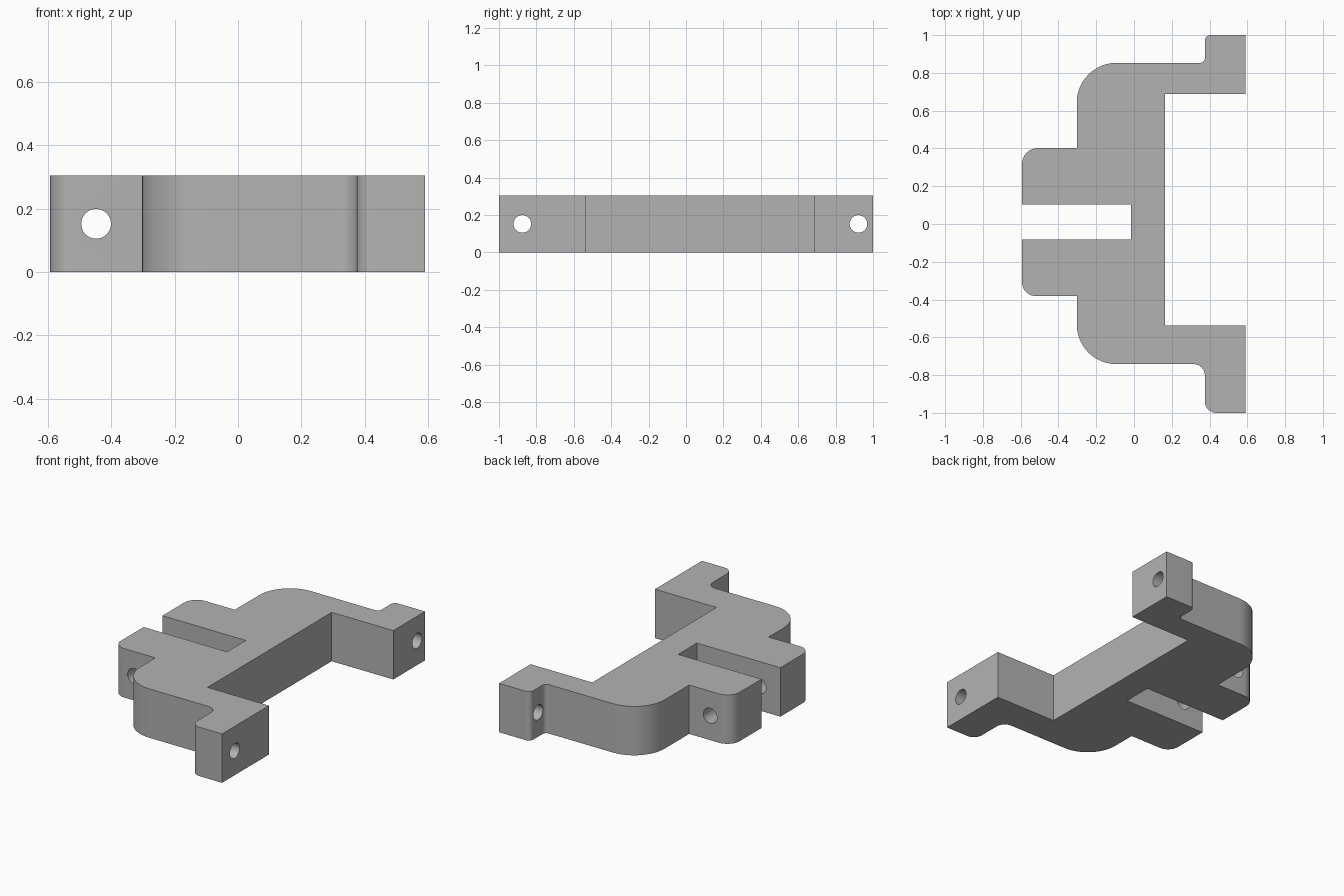
import bpy, bmesh
from math import pi
from mathutils import Vector

cube = bpy.data.objects.get("Cube")
if cube:
    bpy.data.objects.remove(cube, do_unlink=True)

HEIGHT = 0.305
ARC_STEPS = 12

# Plain grey plastic
grey = bpy.data.materials.new("grey")
grey.use_nodes = True
colour = (0.45, 0.45, 0.45, 1)
grey.diffuse_color = colour
grey.node_tree.nodes["Principled BSDF"].inputs["Base Color"].default_value = colour


def rounded(corners):
    """Outline of right-angled corners (x, y, radius), with arcs at the rounded ones."""
    points = []
    for i, (x, y, r) in enumerate(corners):
        here = Vector((x, y))
        if not r:
            points.append(here)
            continue
        before = (Vector(corners[i - 1][:2]) - here).normalized()
        after = (Vector(corners[(i + 1) % len(corners)][:2]) - here).normalized()
        centre = here + (before + after) * r
        for k in range(ARC_STEPS + 1):
            a = Vector((-after.x, -after.y)).slerp(-before, k / ARC_STEPS)
            points.append(centre + a * r)
    return points


# Bracket outline: rear foot, body, two prongs, front foot, inner recess
outline = rounded([
    (0.59, 1.0, 0), (0.375, 1.0, 0.03), (0.375, 0.853, 0.025),
    (-0.303, 0.853, 0.21), (-0.303, 0.402, 0), (-0.593, 0.402, 0.085),
    (-0.593, 0.102, 0), (-0.017, 0.102, 0), (-0.017, -0.083, 0),
    (-0.593, -0.083, 0), (-0.593, -0.382, 0.075), (-0.303, -0.382, 0),
    (-0.303, -0.742, 0.21), (0.375, -0.742, 0.06), (0.375, -1.0, 0.06),
    (0.59, -1.0, 0), (0.59, -0.537, 0), (0.165, -0.537, 0),
    (0.165, 0.688, 0), (0.59, 0.688, 0),
])

bm = bmesh.new()
base = bm.faces.new([bm.verts.new((p.x, p.y, 0)) for p in outline])
top = bmesh.ops.extrude_face_region(bm, geom=[base])["geom"]
bmesh.ops.translate(bm, vec=(0, 0, HEIGHT),
                    verts=[v for v in top if isinstance(v, bmesh.types.BMVert)])
bmesh.ops.recalc_face_normals(bm, faces=bm.faces)
mesh = bpy.data.meshes.new("bracket")
bm.to_mesh(mesh)
bm.free()
mesh.materials.append(grey)
bracket = bpy.data.objects.new("bracket", mesh)
bpy.context.collection.objects.link(bracket)


def drill(name, location, rotation, depth):
    """Cut one round hole through the bracket."""
    bpy.ops.mesh.primitive_cylinder_add(vertices=40, radius=0.047, depth=depth,
                                        location=location, rotation=rotation)
    cutter = bpy.context.object
    cutter.name = name
    cutter.hide_render = True
    cutter.data.materials.append(grey)
    cut = bracket.modifiers.new(name, 'BOOLEAN')
    cut.operation = 'DIFFERENCE'
    cut.solver = 'EXACT'
    cut.object = cutter
    bpy.context.view_layer.objects.active = bracket
    bpy.ops.object.modifier_apply(modifier=cut.name)
    bpy.data.objects.remove(cutter, do_unlink=True)


# Pivot hole through both prongs, screw holes through both feet
drill("pivot_hole", (-0.448, 0, 0.152), (pi / 2, 0, 0), 1.0)
drill("front_screw_hole", (0.48, -0.875, 0.152), (0, pi / 2, 0), 0.5)
drill("rear_screw_hole", (0.48, 0.922, 0.152), (0, pi / 2, 0), 0.5)

# Smooth arcs, crisp edges
bpy.ops.object.select_all(action='DESELECT')
bracket.select_set(True)
bpy.context.view_layer.objects.active = bracket
bpy.ops.object.shade_smooth_by_angle(angle=pi / 6)
